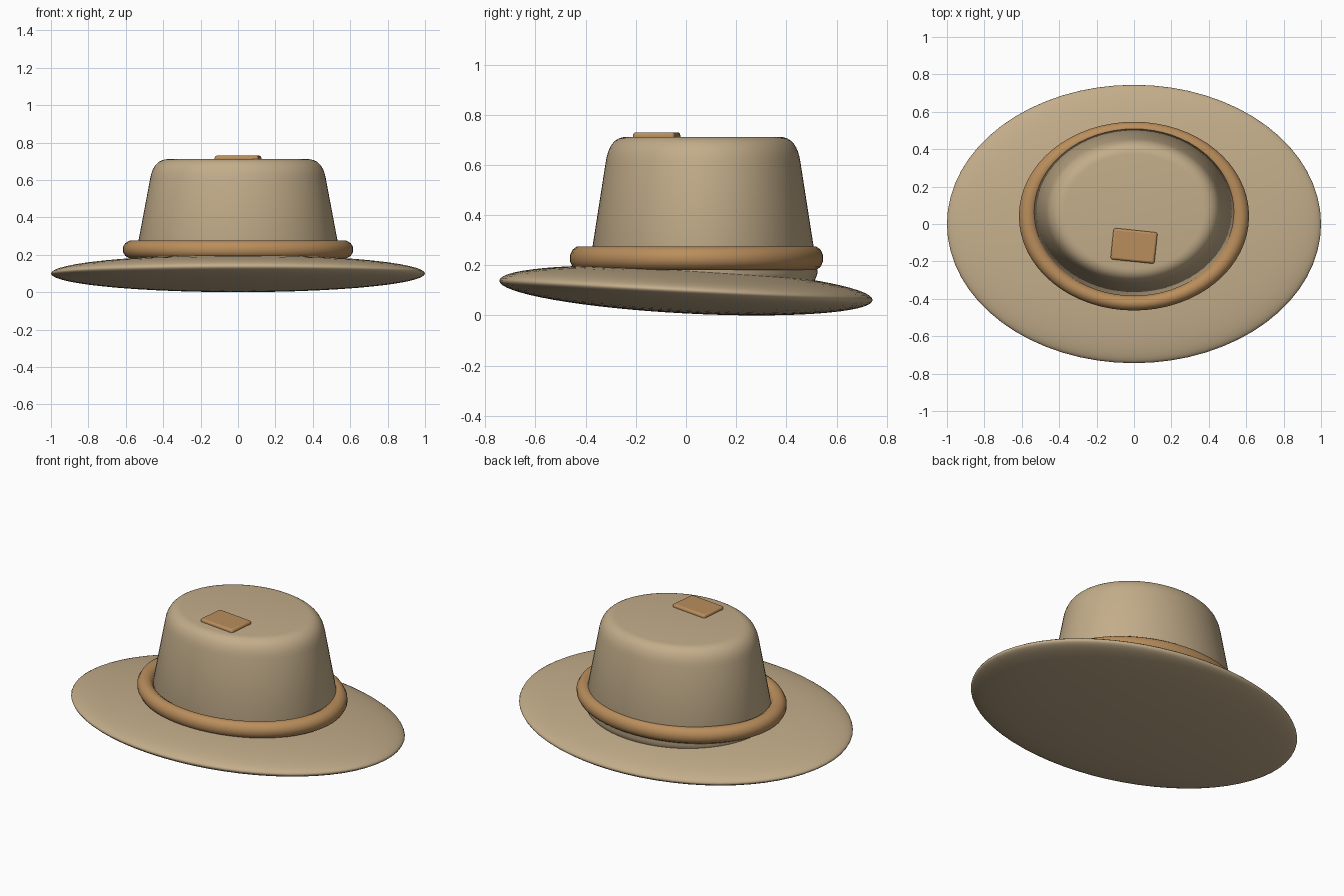
import bpy, math

if "Cube" in bpy.data.objects:
    bpy.data.objects.remove(bpy.data.objects["Cube"])


def material(name, rgb):
    m = bpy.data.materials.new(name)
    m.diffuse_color = (*rgb, 1)
    m.use_nodes = True
    m.node_tree.nodes["Principled BSDF"].inputs["Base Color"].default_value = m.diffuse_color
    return m


felt = material("tan_felt", (0.546, 0.418, 0.255))
leather = material("brown_leather", (0.49, 0.27, 0.107))


def finish(obj, name, mat, angle=35):
    obj.name = name
    obj.data.materials.append(mat)
    bpy.ops.object.select_all(action='DESELECT')
    obj.select_set(True)
    bpy.context.view_layer.objects.active = obj
    bpy.ops.object.shade_smooth_by_angle(angle=math.radians(angle))


def lathe(profile, segments, y_scale, closed):
    """Revolve (radius, height) points around z into an oval solid."""
    n = len(profile)
    verts = [(r * math.cos(a), r * math.sin(a) * y_scale, z)
             for a in (2 * math.pi * i / segments for i in range(segments))
             for r, z in profile]
    faces = []
    for i in range(segments):
        p, q = i * n, ((i + 1) % segments) * n
        for k in range(n if closed else n - 1):
            j = (k + 1) % n
            faces.append((p + k, q + k, q + j, p + j))
    if not closed:
        faces.append([i * n for i in reversed(range(segments))])
        faces.append([i * n + n - 1 for i in range(segments)])
    mesh = bpy.data.meshes.new("lathe")
    mesh.from_pydata(verts, [], faces)
    obj = bpy.data.objects.new("lathe", mesh)
    bpy.context.collection.objects.link(obj)
    return obj


# Brim: thin oval disc, dipping slightly toward the back
bpy.ops.mesh.primitive_uv_sphere_add(segments=64, ring_count=32, location=(0, 0, 0.1))
brim = bpy.context.object
brim.scale = (1, 0.745, 0.092)
brim.rotation_euler.x = math.radians(-3)
finish(brim, "brim", felt, 60)

# Crown: tapered oval with a rounded shoulder and flat top
profile = [(0.48, 0.10), (0.53, 0.12), (0.552, 0.17)]
a, b, c = (0.469, 0.61), (0.452, 0.71), (0.37, 0.712)
for i in range(9):
    t = i / 8
    profile.append(tuple((1 - t) ** 2 * p + 2 * t * (1 - t) * q + t * t * s
                         for p, q, s in zip(a, b, c)))
crown = lathe(profile, 64, 0.828, False)
crown.location.y = 0.068
finish(crown, "crown", felt, 50)

# Band: level oval ring around the base of the crown
tube = [(0.567 + 0.05 * math.cos(w), 0.228 + 0.049 * math.sin(w))
        for w in (2 * math.pi * (k + 0.5) / 12 for k in range(12))]
band = lathe(tube, 64, 0.82, True)
band.location.y = 0.042
finish(band, "hat_band", leather, 50)

# Patch: small bevelled plate on top of the crown
bpy.ops.mesh.primitive_cube_add(size=1, location=(0, -0.117, 0.712))
patch = bpy.context.object
patch.scale = (0.236, 0.168, 0.036)
patch.rotation_euler.z = math.radians(-6)
bpy.ops.object.transform_apply(location=False, rotation=False, scale=True)
finish(patch, "top_patch", leather)
bevel = patch.modifiers.new("soft_edges", 'BEVEL')
bevel.width = 0.012
bevel.segments = 3
